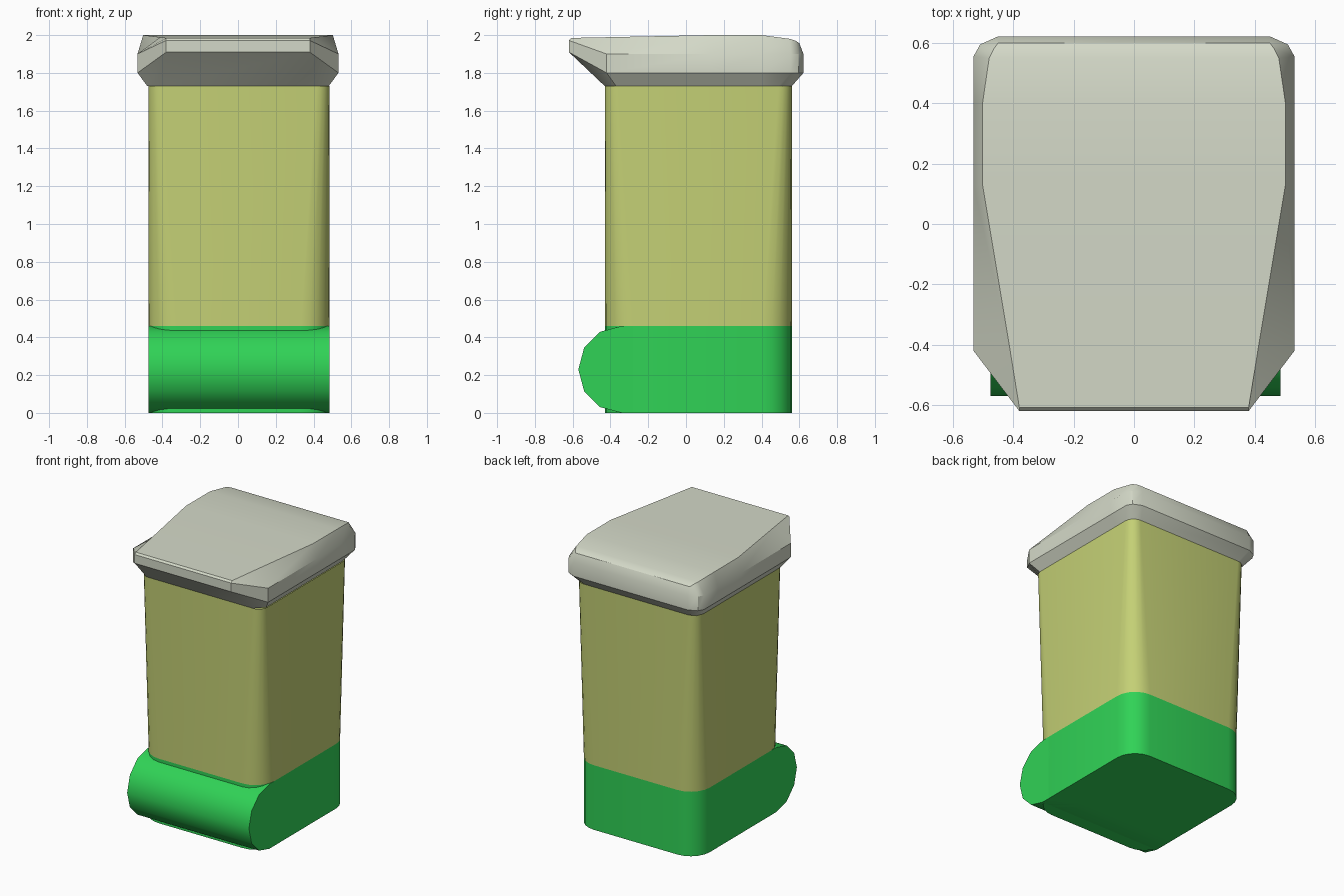
import bpy, bmesh, math

cube = bpy.data.objects.get("Cube")
if cube:
    bpy.data.objects.remove(cube, do_unlink=True)


def material(name, rgb):
    lin = [((c / 255 + 0.055) / 1.055) ** 2.4 for c in rgb] + [1.0]
    m = bpy.data.materials.new(name)
    m.use_nodes = True
    m.diffuse_color = lin
    m.node_tree.nodes["Principled BSDF"].inputs["Base Color"].default_value = lin
    return m


GREEN = material("bright green", (48, 210, 86))
OLIVE = material("olive yellow", (196, 208, 117))
GREY = material("warm light grey", (212, 217, 200))

X0, X1, Y0, Y1 = -0.475, 0.485, -0.43, 0.56   # bin footprint


def finish(name, bm, mat, angle):
    """Turn a bmesh into a smooth-by-angle object."""
    bmesh.ops.remove_doubles(bm, verts=bm.verts, dist=1e-5)
    bmesh.ops.recalc_face_normals(bm, faces=bm.faces)
    me = bpy.data.meshes.new(name)
    bm.to_mesh(me)
    bm.free()
    me.materials.append(mat)
    ob = bpy.data.objects.new(name, me)
    bpy.context.collection.objects.link(ob)
    bpy.ops.object.select_all(action='DESELECT')
    ob.select_set(True)
    bpy.context.view_layer.objects.active = ob
    bpy.ops.object.shade_smooth_by_angle(angle=math.radians(angle))
    return ob


def rounded_rect(r, z, seg=5):
    """Footprint outline with corner radius r at height z."""
    pts = []
    for k, (cx, cy) in enumerate([(X1 - r, Y1 - r), (X0 + r, Y1 - r),
                                  (X0 + r, Y0 + r), (X1 - r, Y0 + r)]):
        for s in range(seg + 1):
            a = math.radians(90) * (k + s / seg)
            pts.append((cx + r * math.cos(a), cy + r * math.sin(a), z))
    return pts


def loft(rings, caps=True):
    bm = bmesh.new()
    vs = [[bm.verts.new(p) for p in ring] for ring in rings]
    n = len(vs[0])
    for a, b in zip(vs, vs[1:]):
        for i in range(n):
            j = (i + 1) % n
            bm.faces.new((a[i], a[j], b[j], b[i]))
    if caps:
        bm.faces.new(vs[0])
        bm.faces.new(vs[-1])
    return bm, vs


# Base block and bin body; the corners get tighter towards the top
R_LOW, R_TOP, SPLIT, RIM = 0.15, 0.07, 0.46, 1.73
finish("base", loft([rounded_rect(R_LOW, 0), rounded_rect(R_LOW, SPLIT)])[0], GREEN, 35)
finish("bin_body", loft([rounded_rect(R_LOW, SPLIT), rounded_rect(R_TOP, RIM)],
                        caps=False)[0], OLIVE, 35)

# Rounded front step: half-round profile across the full width
r = SPLIT / 2
prof = [(-0.2, 0.0)]
for k in range(7):
    a = math.radians(30 * k)
    prof.append((-0.34 - r * math.sin(a), r - r * math.cos(a)))
prof.append((-0.2, SPLIT))
finish("front_step", loft([[(x, y, z) for y, z in prof] for x in (X0, X1)])[0], GREEN, 40)

# Lid: half outlines from the front lip, along the side, to the back
under = [(0.42, -0.43, RIM), (0.48, -0.37, RIM), (0.48, 0.13, RIM), (0.48, 0.40, RIM),
         (0.48, 0.49, RIM), (0.46, 0.54, RIM), (0.41, 0.56, RIM)]
outline = [(0.38, -0.62), (0.532, -0.42), (0.532, 0.13), (0.532, 0.40),
           (0.532, 0.555), (0.51, 0.595), (0.45, 0.622)]
lower = [(x, y, 1.91 if i == 0 else 1.80) for i, (x, y) in enumerate(outline)]
upper = [(x, y, 1.972 if i == 0 else 1.90) for i, (x, y) in enumerate(outline)]
top = [(0.38, -0.608, 1.985), (0.412, -0.41, 1.989), (0.502, 0.13, 2.0), (0.502, 0.40, 2.0),
       (0.48, 0.55, 1.98), (0.465, 0.58, 1.97), (0.45, 0.60, 1.957)]


def mirrored(half):
    return half + [(-x, y, z) for x, y, z in reversed(half)]


bm, vs = loft([mirrored(h) for h in (under, lower, upper, top)], caps=False)
bm.faces.new(vs[0])
t = vs[-1]
for i in range(len(top) - 1):          # curved top as strips across the lid
    bm.faces.new((t[i], t[i + 1], t[-2 - i], t[-1 - i]))
finish("lid", bm, GREY, 30)
